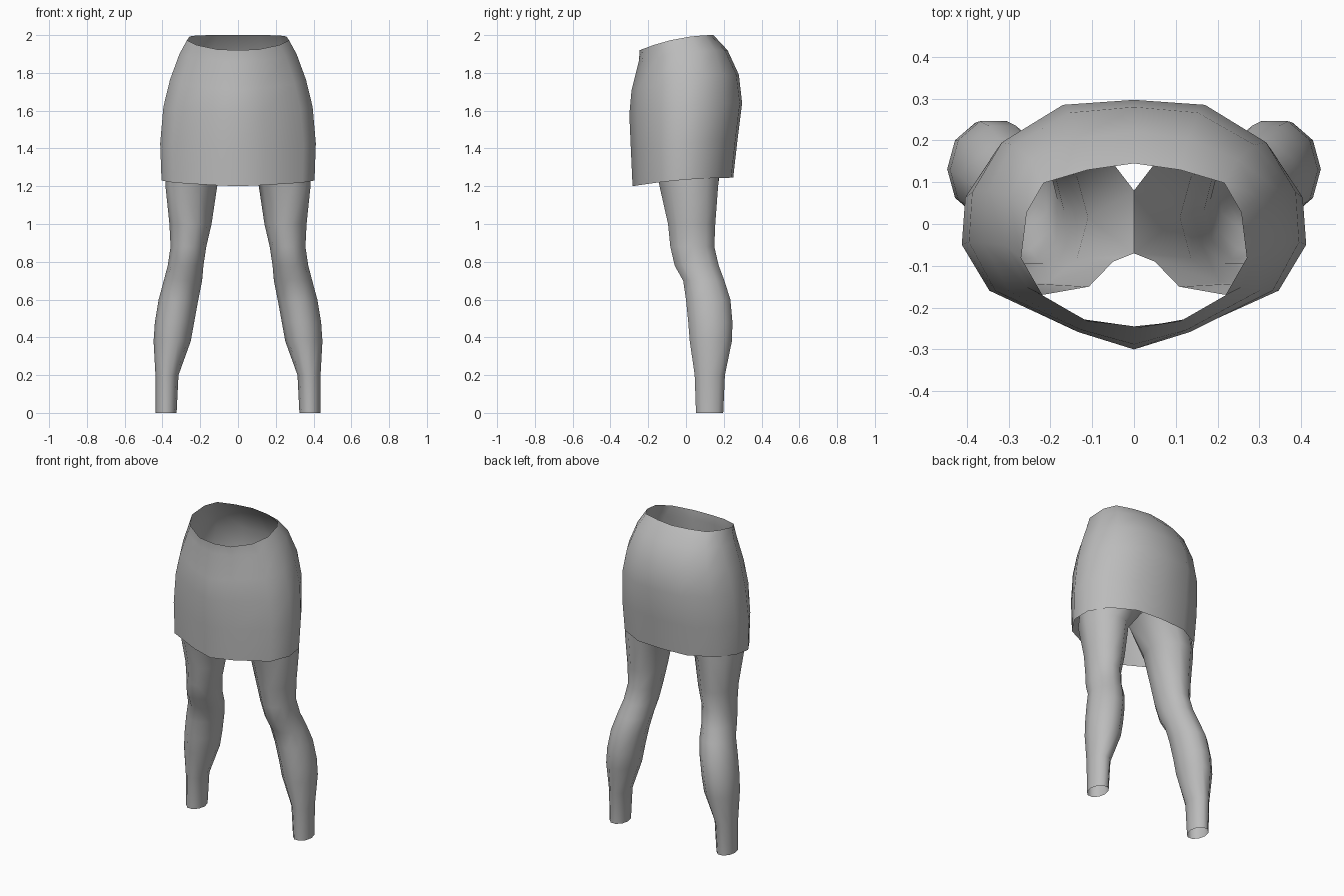
import bpy, bmesh, math

if "Cube" in bpy.data.objects:
    bpy.data.objects.remove(bpy.data.objects["Cube"])

grey = bpy.data.materials.new("plain grey")
grey.diffuse_color = (0.5, 0.5, 0.5, 1)
grey.use_nodes = True
grey.node_tree.nodes["Principled BSDF"].inputs["Base Color"].default_value = grey.diffuse_color


def skin(name, rings):
    """Open tube through equal-length rings, listed bottom to top."""
    bm = bmesh.new()
    loops = [[bm.verts.new(p) for p in r] for r in rings]
    n = len(rings[0])
    for a, b in zip(loops, loops[1:]):
        for i in range(n):
            j = (i + 1) % n
            bm.faces.new((a[i], a[j], b[j], b[i]))
    bmesh.ops.recalc_face_normals(bm, faces=bm.faces)
    me = bpy.data.meshes.new(name)
    bm.to_mesh(me)
    bm.free()
    me.materials.append(grey)
    ob = bpy.data.objects.new(name, me)
    bpy.context.collection.objects.link(ob)
    me.shade_smooth()
    return ob


# Skirt: half outlines (x share, depth share from front) for hip and waist
HIP = [(0, 0), (.34, .07), (.84, .235), (1, .43), (.98, .63), (.8, .83), (.43, .98), (0, 1)]
WAIST = [(0, 0), (.41, .03), (.81, .19), (1, .42), (.95, .70), (.8, .88), (.41, .96), (0, 1)]
# half width, front y, back y, front z, back z, share of waist outline
SKIRT = [
    (.405, -.283, .25, 1.20, 1.245, 0),
    (.412, -.292, .272, 1.40, 1.44, 0),
    (.395, -.30, .297, 1.58, 1.64, 0),
    (.36, -.288, .28, 1.71, 1.79, .2),
    (.31, -.25, .22, 1.86, 1.92, .6),
    (.27, -.245, .145, 1.92, 2.0, 1),
]


def skirt_ring(w, yf, yb, zf, zb, k):
    half = []
    for (ax, ay), (bx, by) in zip(HIP, WAIST):
        x, t = ax + (bx - ax) * k, ay + (by - ay) * k
        half.append((x * w, yf + (yb - yf) * t, zf + (zb - zf) * (1 - (1 - t) ** 2)))
    return half + [(-x, y, z) for x, y, z in half[-2:0:-1]]


skin("skirt", [skirt_ring(*s) for s in SKIRT])

# Legs: height, inner x, outer x, front y, back y
LEG = [
    (0, .325, .436, .053, .197),
    (.2, .315, .437, .046, .206),
    (.38, .25, .447, .02, .243),
    (.48, .232, .44, .012, .246),
    (.6, .21, .42, 0, .235),
    (.7, .19, .393, -.015, .203),
    (.78, .183, .372, -.06, .173),
    (.88, .168, .357, -.083, .15),
    (1.0, .14, .363, -.095, .155),
    (1.2, .11, .384, -.14, .17),
]
N = 10
# open upper rim, reaching the middle between the legs
RIM = [(.38, -.02), (.35, .10), (.26, .18), (.14, .19), (.05, .145),
       (0, .08), (0, -.07), (.05, -.09), (.108, -.15), (.25, -.175)]


def leg_ring(z, xi, xo, yf, yb):
    pts = []
    for i in range(N):
        a = 2 * math.pi * i / N
        pts.append(((xi + xo) / 2 + (xo - xi) / 2 * math.cos(a),
                    (yf + yb) / 2 + (yb - yf) / 2 * math.sin(a) / math.sin(.4 * math.pi), z))
    return pts


rings = [leg_ring(*s) for s in LEG] + [[(x, y, 1.37) for x, y in RIM]]
for side, s in (("right", -1), ("left", 1)):
    skin(side + "_leg", [[(s * x, y, z) for x, y, z in r] for r in rings])
